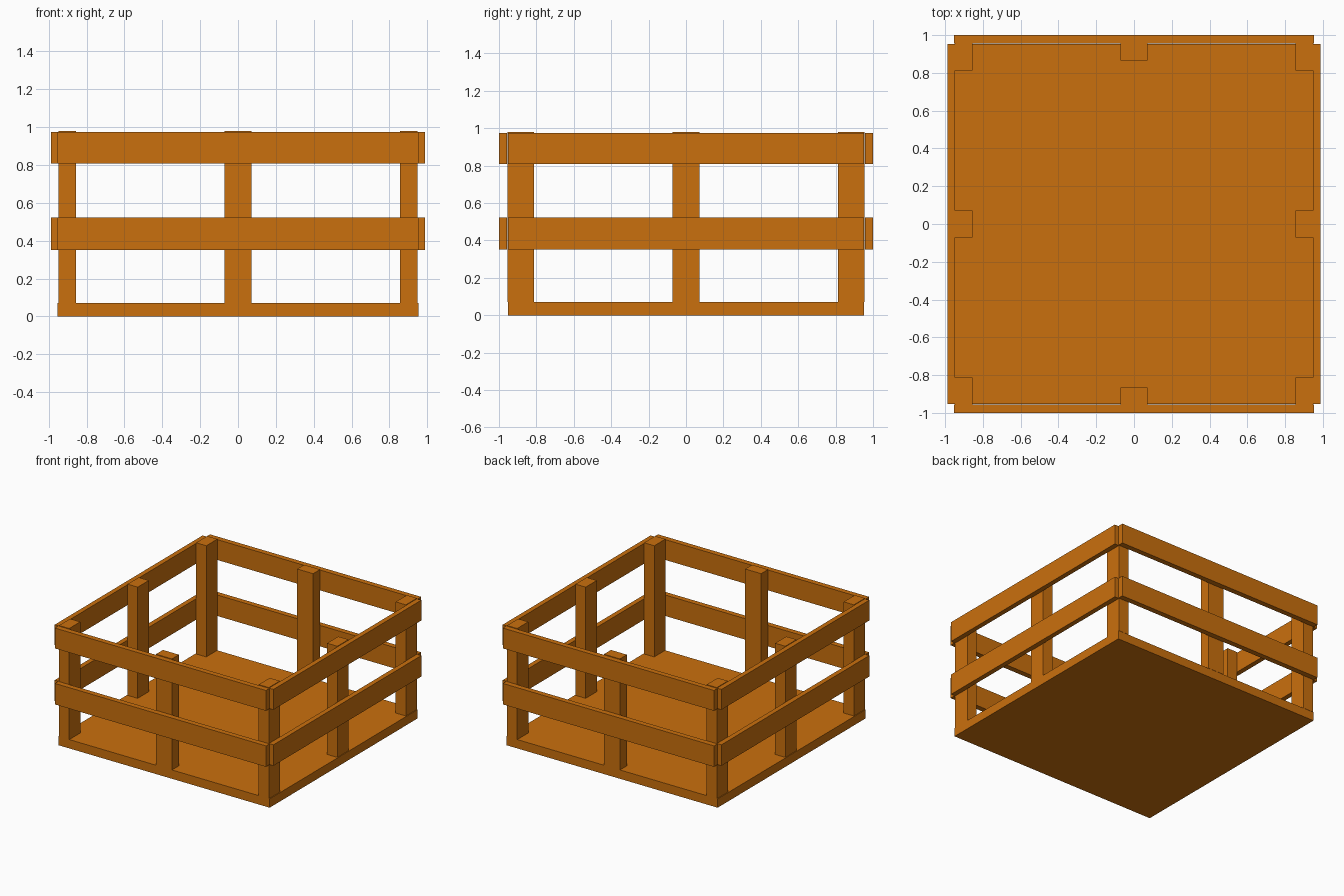
import bpy

cube = bpy.data.objects.get("Cube")
if cube:
    bpy.data.objects.remove(cube, do_unlink=True)

# Single wood colour
COLOUR = (0.59, 0.16, 0.004, 1.0)
wood = bpy.data.materials.new("orange_wood")
wood.use_nodes = True
wood.diffuse_color = COLOUR
wood.node_tree.nodes["Principled BSDF"].inputs["Base Color"].default_value = COLOUR


def box(name, x, y, z):
    """Flat-faced box spanning the (low, high) ranges on each axis."""
    spans = (x, y, z)
    bpy.ops.mesh.primitive_cube_add(size=1)
    ob = bpy.context.object
    ob.name = ob.data.name = name
    for v in ob.data.vertices:
        v.co = [lo if c < 0 else hi for c, (lo, hi) in zip(v.co, spans)]
    ob.data.materials.append(wood)
    return ob


def side(sign, inner, outer):
    return tuple(sorted((sign * inner, sign * outer)))


HALF = 0.953            # half size of the base
FLOOR, TOP = 0.072, 0.979
POST_X, POST_Y = (0.855, 0.947), (0.865, 0.955)
POST_HALF = 0.072

# Base board
box("base_board", (-HALF, HALF), (-HALF, HALF), (0, FLOOR))

SIDES_X = ((-1, "right"), (1, "left"))
SIDES_Y = ((-1, "front"), (1, "back"))
RAILS = (("lower", (0.351, 0.522)), ("upper", (0.808, 0.974)))

# Corner posts
for sx, nx in SIDES_X:
    for sy, ny in SIDES_Y:
        box(f"{ny}_{nx}_corner_post", side(sx, *POST_X),
            side(sy, 0.812, 0.955), (FLOOR, TOP))

# Middle post and two rails on the left and right
for sx, nx in SIDES_X:
    box(f"{nx}_middle_post", side(sx, *POST_X), (-POST_HALF, POST_HALF), (FLOOR, TOP))
    for level, z in RAILS:
        box(f"{nx}_{level}_rail", side(sx, 0.947, 0.987), (-HALF, HALF), z)

# Middle post and two rails on the front and back
for sy, ny in SIDES_Y:
    box(f"{ny}_middle_post", (-POST_HALF, POST_HALF), side(sy, *POST_Y), (FLOOR, TOP))
    for level, z in RAILS:
        box(f"{ny}_{level}_rail", (-HALF, HALF), side(sy, 0.956, 1.0), z)
